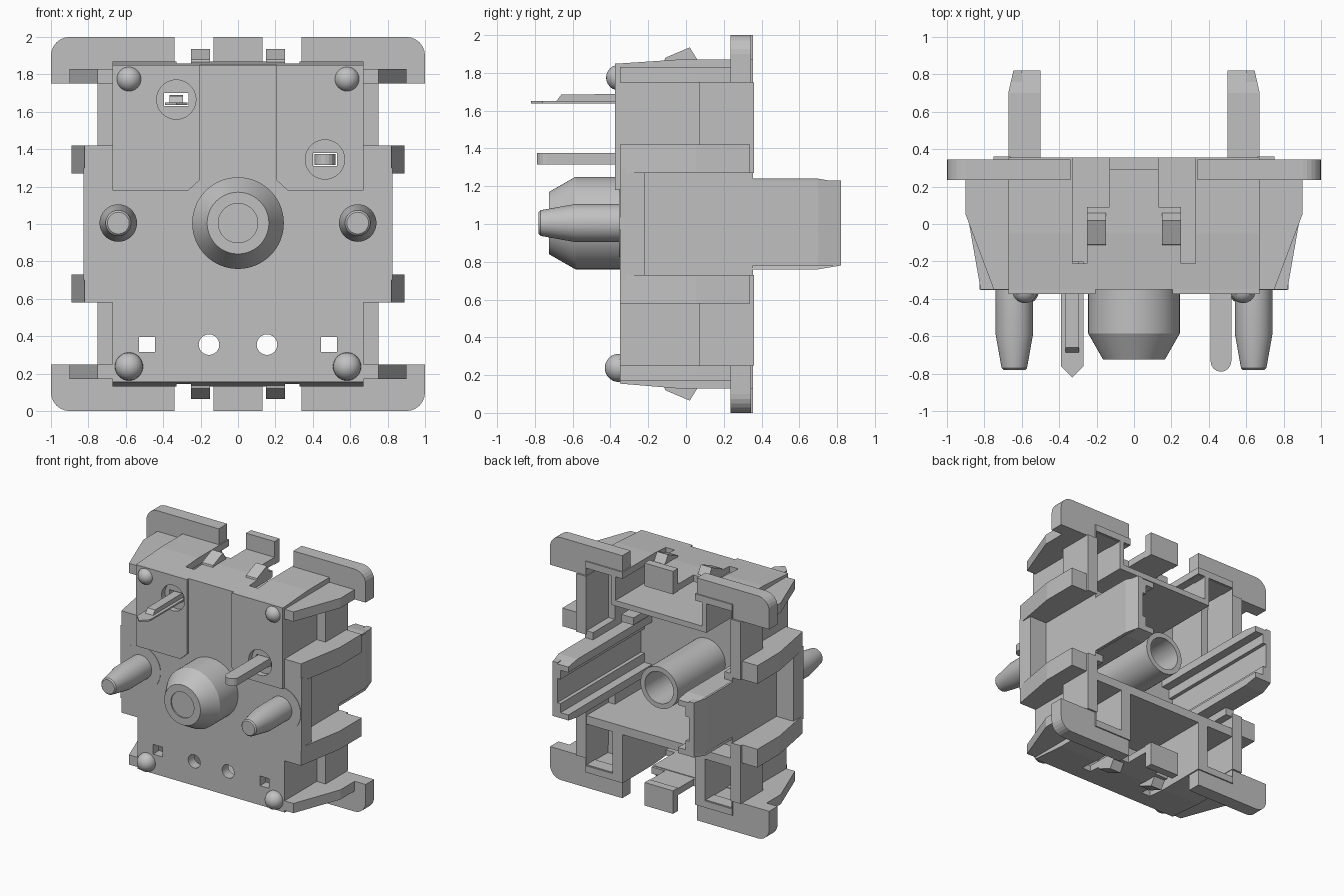
import bpy, bmesh, math

cube = bpy.data.objects.get("Cube")
if cube:
    bpy.data.objects.remove(cube, do_unlink=True)

grey = bpy.data.materials.new("matte_grey")
grey.use_nodes = True
grey.diffuse_color = (0.53, 0.53, 0.53, 1)
grey.node_tree.nodes["Principled BSDF"].inputs["Base Color"].default_value = grey.diffuse_color


def finish(name, bm):
    bmesh.ops.remove_doubles(bm, verts=bm.verts, dist=1e-5)
    bmesh.ops.recalc_face_normals(bm, faces=bm.faces)
    mesh = bpy.data.meshes.new(name)
    bm.to_mesh(mesh)
    bm.free()
    mesh.materials.append(grey)
    obj = bpy.data.objects.new(name, mesh)
    bpy.context.collection.objects.link(obj)
    return obj


def prism(name, pts, lo, hi, axis):
    """Extrude a 2D outline along one axis; the outline uses the other two in order."""
    def place(p, d):
        return {"x": (d, p[0], p[1]), "y": (p[0], d, p[1]), "z": (p[0], p[1], d)}[axis]
    bm = bmesh.new()
    a = [bm.verts.new(place(p, lo)) for p in pts]
    b = [bm.verts.new(place(p, hi)) for p in pts]
    bm.faces.new(a)
    bm.faces.new(b)
    for i in range(len(pts)):
        j = (i + 1) % len(pts)
        bm.faces.new((a[i], a[j], b[j], b[i]))
    return finish(name, bm)


def box(name, x, y, z):
    return prism(name, [(x[0], z[0]), (x[1], z[0]), (x[1], z[1]), (x[0], z[1])], y[0], y[1], "y")


def lathe(name, profile, x, z, steps=48):
    """Spin (radius, y) points around a line parallel to y."""
    bm = bmesh.new()
    vs = [bm.verts.new((r, y, 0)) for r, y in profile]
    edges = [bm.edges.new(e) for e in zip(vs, vs[1:])]
    bmesh.ops.spin(bm, geom=vs + edges, cent=(0, 0, 0), axis=(0, 1, 0),
                   angle=math.tau, steps=steps)
    bmesh.ops.translate(bm, verts=bm.verts, vec=(x, 0, z))
    obj = finish(name, bm)
    bpy.ops.object.select_all(action="DESELECT")
    obj.select_set(True)
    bpy.context.view_layer.objects.active = obj
    bpy.ops.object.shade_smooth_by_angle(angle=math.radians(25))
    return obj


def cut(targets, cutters):
    for obj in targets:
        for c in cutters:
            m = obj.modifiers.new("cut", "BOOLEAN")
            m.object, m.operation, m.solver = c, "DIFFERENCE", "EXACT"
        bpy.context.view_layer.update()
        new = bpy.data.meshes.new_from_object(obj.evaluated_get(bpy.context.evaluated_depsgraph_get()))
        obj.modifiers.clear()
        obj.data = new
    for c in cutters:
        bpy.data.objects.remove(c, do_unlink=True)


def sides(x0, x1, s):
    return tuple(sorted((x0 * s, x1 * s)))


def ends(z0, z1, t):
    return (z0, z1) if t > 0 else (2 - z1, 2 - z0)


# Main shell and the raised front panels
shell = prism("housing_shell", [(-0.35, 0.155), (-0.05, 0.13), (0.355, 0.13), (0.355, 1.87),
                                (-0.05, 1.87), (-0.35, 1.85)], -0.67, 0.67, "x")
panels = [prism("front_panel", [(s * 0.205, 1.85), (s * 0.205, 1.235), (s * 0.265, 1.18),
                                (s * 0.67, 1.18), (s * 0.67, 1.85)], -0.375, -0.345, "y")
          for s in (-1, 1)]

# Cavity, clip slots and front holes
cutters = [box("cavity", (-0.6, 0.6), (-0.27, 0.5), (0.19, 1.81)),
           box("wide_cavity", (-0.665, 0.665), (0.07, 0.45), (0.185, 1.815))]
for t in (-1, 1):
    for s in (-1, 1):
        cutters.append(box("slot", sides(0.25, 0.33, s), (-0.21, 0.6), ends(1.7, 2.1, t)))
        cutters.append(box("slot", sides(0.13, 0.3, s), (0.09, 0.55), ends(1.72, 2.05, t)))
for s in (-1, 1):
    cutters.append(lathe("hole", [(0, -0.6), (0.055, -0.6), (0.055, 0), (0, 0)], s * 0.155, 0.355, 24))
    cutters.append(box("hole", sides(0.445, 0.53, s), (-0.5, -0.1), (0.315, 0.395)))
cut([shell], cutters)
cutters = []
for x, z in ((-0.33, 1.665), (0.465, 1.345)):
    cutters.append(lathe("recess", [(0, -0.6), (0.105, -0.6), (0.105, -0.33), (0, -0.33)], x, z, 40))
    cutters.append(box("contact_hole", (x - 0.065, x + 0.065), (-0.5, -0.1), (z - 0.035, z + 0.035)))
cut([shell] + panels, cutters)

# Side frames, recesses, ribs and flange corners
for s in (-1, 1):
    box("recess_front", sides(0.6, 0.825, s), (-0.35, -0.22), (0.7, 1.3))
    box("recess_floor", sides(0.6, 0.672, s), (-0.28, 0.355), (0.7, 1.3))
    for t in (-1, 1):
        box("side_frame", sides(0.66, 0.75, s), (0.07, 0.36), ends(1.27, 1.75, t))
        rib = [(0.65, -0.35), (0.82, -0.35), (0.89, 0.05), (0.89, 0.34), (0.67, 0.34)]
        prism("side_rib", [(s * x, y) for x, y in rib], *ends(1.27, 1.42, t), "z")
        rib = [(0.65, -0.35), (0.75, -0.35), (0.9, 0.05), (0.9, 0.3), (0.67, 0.3)]
        prism("corner_rib", [(s * x, y) for x, y in rib], *ends(1.75, 1.83, t), "z")
        arc = [(0.9 + 0.1 * math.sin(a * math.pi / 12), 1.9 + 0.1 * math.cos(a * math.pi / 12))
               for a in range(7)]
        outline = [(0.34, 1.81), (0.34, 2.0)] + arc + [(1.0, 1.75), (0.67, 1.75), (0.67, 1.81)]
        prism("corner_flange", [(s * x, z if t > 0 else 2 - z) for x, z in outline], 0.235, 0.345, "y")

# Clip tabs and wedge bumps at top and bottom
for t in (-1, 1):
    box("centre_tab", (-0.13, 0.13), (0.29, 0.355), ends(1.81, 2.0, t))
    for s in (-1, 1):
        wedge = [(-0.12, 1.84), (-0.11, 1.88), (0.02, 1.935), (0.06, 1.87), (0.085, 1.84)]
        prism("clip_wedge", [(y, z if t > 0 else 2 - z) for y, z in wedge],
              *sides(0.15, 0.25, s), "x")

# Inner walls around the clips and lower pockets
for s in (-1, 1):
    box("lower_pocket_wall", sides(0.33, 0.42, s), (-0.28, 0.355), (0.16, 0.57))
    box("upper_clip_wall", sides(0.395, 0.435, s), (-0.28, 0.355), (1.58, 1.84))
box("pocket_divider", (-0.67, 0.67), (-0.28, 0.355), (0.53, 0.6))
box("upper_clip_floor", (-0.435, 0.435), (-0.28, 0.355), (1.575, 1.62))

# Channel rails reaching out of the back
for s in (-1, 1):
    web = [(0.6, -0.3), (0.672, -0.3), (0.672, 0.7), (0.645, 0.82), (0.6, 0.82)]
    prism("rail_web", [(s * x, y) for x, y in web], 0.78, 1.23, "z")
    for t in (-1, 1):
        lip = [(-0.3, 1.175), (0.82, 1.175), (0.82, 1.22), (0.7, 1.24), (-0.3, 1.24)]
        rail = prism("rail_lip", [(y, z if t > 0 else 2 - z) for y, z in lip],
                     *sides(0.5, 0.672, s), "x")
        for v in rail.data.vertices:
            if v.co.y > 0.8 and abs(v.co.x) > 0.6:
                v.co.x = s * 0.645
        box("rail_step", sides(0.57, 0.62, s), (-0.3, 0.82), ends(1.1, 1.18, t))

# Centre post in front and hollow tube behind
lathe("centre_post", [(0, -0.28), (0.245, -0.28), (0.245, -0.585), (0.165, -0.725), (0.105, -0.725),
                      (0.105, -0.715), (0, -0.715)], 0, 1.005, 64)
lathe("centre_tube", [(0.13, -0.28), (0.17, -0.28), (0.17, 0.35), (0.13, 0.35), (0.13, -0.28)], 0, 1.005)

# Side locating pins and corner feet
for s in (-1, 1):
    lathe("pin_boss", [(0, -0.3), (0.18, -0.3), (0.18, -0.354), (0, -0.354)], s * 0.64, 1.005)
    lathe("locating_pin", [(0, -0.3), (0.1, -0.3), (0.1, -0.59), (0.068, -0.77), (0.058, -0.78),
                           (0, -0.78)], s * 0.64, 1.005)
    for z, r in ((1.775, 0.068), (0.238, 0.075)):
        ball = [(r * math.sin(i * math.pi / 12), -0.355 - r * math.cos(i * math.pi / 12))
                for i in range(13)]
        lathe("round_foot", ball, s * 0.583, z, 32)

# Metal contacts
prism("pointed_contact", [(-0.39, -0.2), (-0.39, -0.76), (-0.33, -0.82), (-0.27, -0.76),
                          (-0.27, -0.2)], 1.637, 1.65, "z")
ridge = [(-0.2, 1.645), (-0.69, 1.645), (-0.66, 1.685), (-0.2, 1.69)]
prism("contact_ridge", ridge, -0.365, -0.295, "x")
tip = [(0.465 + 0.055 * math.cos(a * math.pi / 8), -0.735 - 0.055 * math.sin(a * math.pi / 8))
       for a in range(9)]
prism("round_contact", [(0.52, 0.1)] + tip + [(0.41, 0.1)], 1.315, 1.375, "z")
